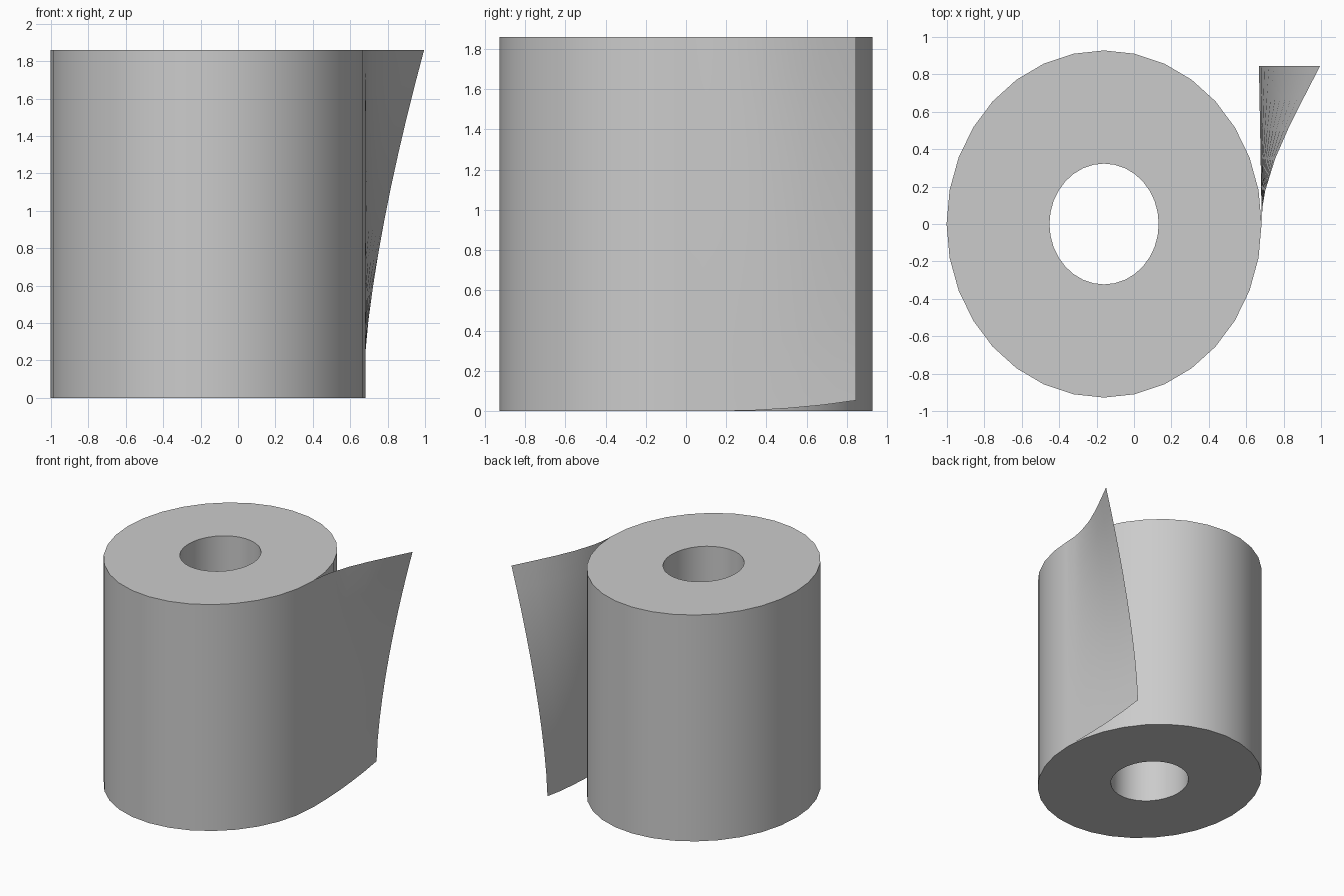
import bpy, bmesh
from math import cos, sin, tau, radians

if "Cube" in bpy.data.objects:
    bpy.data.objects.remove(bpy.data.objects["Cube"])

H, CX, SIDES = 1.86, -0.16, 32


def finish(name, bm):
    mesh = bpy.data.meshes.new(name)
    bm.to_mesh(mesh)
    bm.free()
    ob = bpy.data.objects.new(name, mesh)
    bpy.context.collection.objects.link(ob)
    bpy.ops.object.select_all(action='DESELECT')
    ob.select_set(True)
    bpy.context.view_layer.objects.active = ob
    bpy.ops.object.shade_smooth_by_angle(angle=radians(30))
    return ob


# Roll: slightly oval tube with an open core
bm = bmesh.new()
profile = [(0.842, 0.928, 0), (0.842, 0.928, H), (0.292, 0.323, H), (0.292, 0.323, 0)]
rings = [[bm.verts.new((CX + rx * cos(tau * i / SIDES), ry * sin(tau * i / SIDES), z))
          for i in range(SIDES)] for rx, ry, z in profile]
for k in range(4):
    a, b = rings[k], rings[(k + 1) % 4]
    for i in range(SIDES):
        j = (i + 1) % SIDES
        bm.faces.new((a[i], a[j], b[j], b[i]))
finish("paper_roll", bm)

# Loose sheet: leaves the roll at its right side, top corner curling outward
bm = bmesh.new()
# y, x of bottom edge, x of top edge, lift of bottom edge
path = [(0.0, 0.682, 0.682, 0.0), (0.09, 0.681, 0.687, 0.0),
        (0.18, 0.680, 0.702, 0.0), (0.35, 0.677, 0.755, 0.004),
        (0.51, 0.674, 0.825, 0.014), (0.68, 0.671, 0.91, 0.03),
        (0.845, 0.668, 0.995, 0.053)]
ROWS = 10
grid = []
for y, x0, x1, lift in path:
    grid.append([bm.verts.new((x0 + (x1 - x0) * (r / ROWS) ** 1.5, y,
                               lift + (H - lift) * r / ROWS))
                 for r in range(ROWS + 1)])
for a, b in zip(grid, grid[1:]):
    for r in range(ROWS):
        bm.faces.new((a[r], b[r], b[r + 1], a[r + 1]))
finish("loose_sheet", bm)
